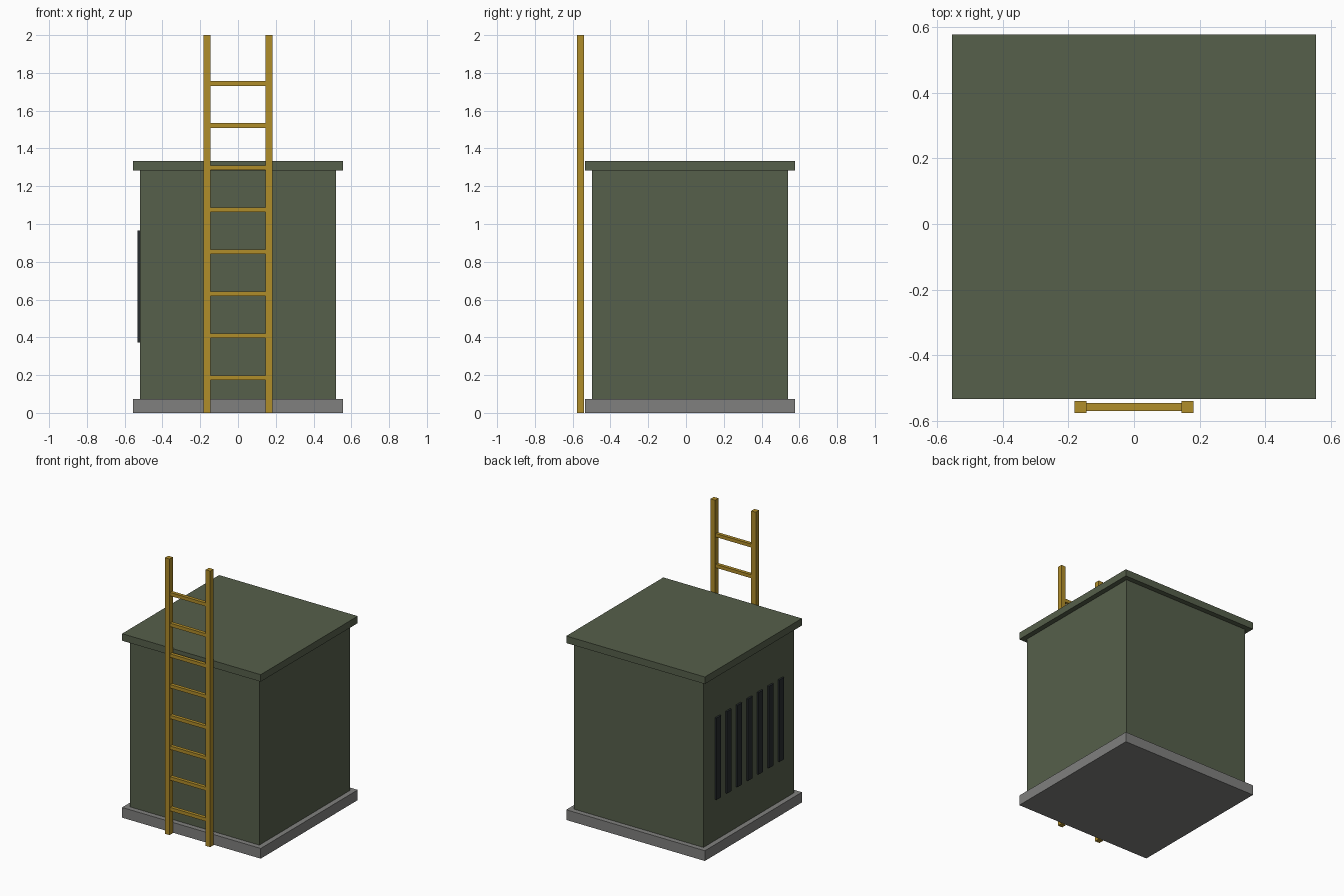
import bpy

cube = bpy.data.objects.get("Cube")
if cube:
    bpy.data.objects.remove(cube, do_unlink=True)


def material(name, r, g, b):
    mat = bpy.data.materials.new(name)
    mat.use_nodes = True
    mat.diffuse_color = (r, g, b, 1)
    shader = next(n for n in mat.node_tree.nodes if n.type == 'BSDF_PRINCIPLED')
    shader.inputs["Base Color"].default_value = (r, g, b, 1)
    shader.inputs["Roughness"].default_value = 0.8
    return mat


green = material("olive green", 0.093, 0.115, 0.07)
grey = material("concrete grey", 0.216, 0.216, 0.21)
yellow = material("safety yellow", 0.434, 0.266, 0.023)
dark = material("vent black", 0.02, 0.025, 0.028)


def box(name, mat, x, y, z):
    """Box spanning the (low, high) pairs x, y and z."""
    spans = (x, y, z)
    bpy.ops.mesh.primitive_cube_add(size=1, location=[(a + b) / 2 for a, b in spans])
    obj = bpy.context.object
    obj.name = name
    obj.scale = [b - a for a, b in spans]
    bpy.ops.object.transform_apply(location=False, rotation=False, scale=True)
    obj.data.materials.append(mat)
    return obj


def around(centre, width):
    return (centre - width / 2, centre + width / 2)


CENTRE_Y = 0.022
BODY, SLAB = 1.037, 1.111
BASE_TOP, ROOF_BOTTOM, ROOF_TOP = 0.074, 1.282, 1.333

# Cabinet: plinth, body and overhanging roof
box("base", grey, around(0, SLAB), around(CENTRE_Y, SLAB), (0, BASE_TOP))
box("body", green, around(0, BODY), around(CENTRE_Y, BODY), (BASE_TOP, ROOF_BOTTOM))
box("roof", green, around(0, SLAB), around(CENTRE_Y, SLAB), (ROOF_BOTTOM, ROOF_TOP))

# Row of vertical vent slats on one side
for i in range(-3, 4):
    box(f"vent_slat_{i + 4}", dark, around(-BODY / 2, 0.026),
        around(CENTRE_Y + i * 0.12, 0.053), around(0.668, 0.593))

# Ladder: two rails and eight rungs
LADDER_Y, RAIL, RAIL_X = -0.5585, 0.037, 0.163
for side, x in (("left", RAIL_X), ("right", -RAIL_X)):
    box(f"ladder_rail_{side}", yellow, around(x, RAIL), around(LADDER_Y, RAIL), (0, 2))
for i in range(8):
    box(f"ladder_rung_{i + 1}", yellow, around(0, 2 * RAIL_X - RAIL),
        around(LADDER_Y, 0.025), around(0.186 + i * 0.2225, 0.025))
